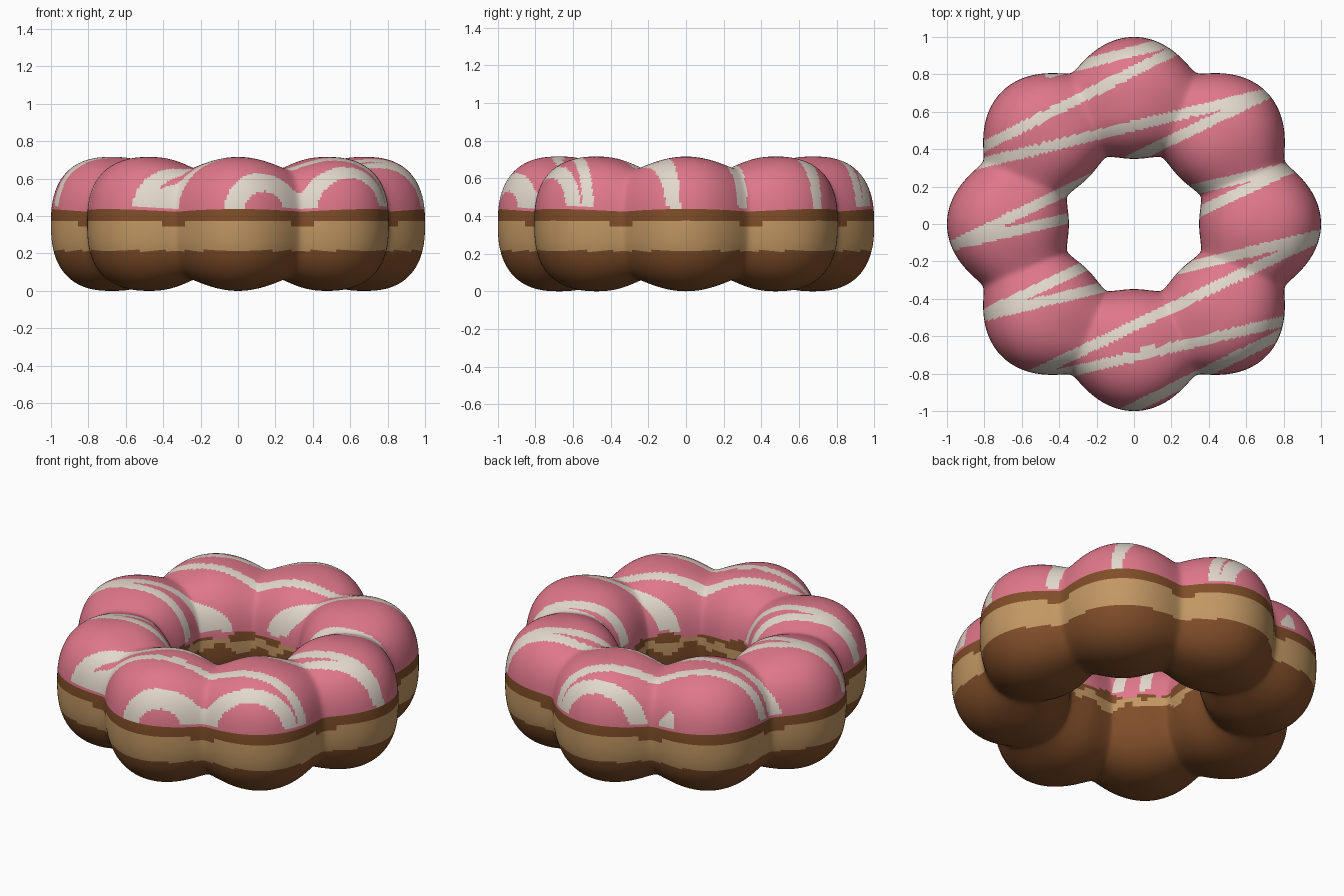
import bpy, bmesh, math
from mathutils import Vector

if "Cube" in bpy.data.objects:
    bpy.data.objects.remove(bpy.data.objects["Cube"])

NA, NP = 512, 144          # steps round the ring, steps round the cross-section
LOBES = 8


def material(name, rgb):
    m = bpy.data.materials.new(name)
    m.diffuse_color = (*rgb, 1)
    m.use_nodes = True
    m.node_tree.nodes["Principled BSDF"].inputs["Base Color"].default_value = m.diffuse_color
    return m


MATS = [material("brown crust", (0.215, 0.075, 0.022)),
        material("tan dough", (0.54, 0.31, 0.125)),
        material("pink icing", (0.74, 0.185, 0.255)),
        material("cream drizzle", (0.76, 0.69, 0.60))]
BROWN, TAN, PINK, CREAM = range(4)

# Drizzle: one zigzag line seen from above
ZIGZAG = [Vector(p) for p in [
    (-0.45, 0.81), (0.42, 1.03), (-1.13, 0.25), (0.72, 0.70), (-0.96, -0.11),
    (0.86, 0.31), (-0.84, -0.50), (1.03, -0.05), (-0.68, -0.87),
    (1.05, -0.46), (-0.1, -1.03)]]


def on_drizzle(x, y):
    p = Vector((x, y))
    for a, b in zip(ZIGZAG, ZIGZAG[1:]):
        d = b - a
        t = max(0, min(1, (p - a).dot(d) / d.length_squared))
        if (p - a - d * t).length < 0.028:
            return True
    return False


def bump(ang):
    # 1 on the crown of a lobe, near 0 in the valley between lobes
    c = math.cos(ang * LOBES / 2)
    return (math.sqrt(c * c + 0.015) - 0.122) / (1.0075 - 0.122)


def spow(v, e):
    return math.copysign(abs(v) ** e, v)


def ring_point(ang, phi):
    # squarish oval section swept round the ring, swelling at every lobe
    k = bump(ang)
    outer, inner, half = 0.875 + 0.125 * k, 0.385 - 0.037 * k, 0.298 + 0.06 * k
    r = (outer + inner) / 2 + (outer - inner) / 2 * spow(math.cos(phi), 0.8)
    z = 0.358 + half * spow(math.sin(phi), 0.8)
    return (r * math.cos(ang), r * math.sin(ang), z)


def colour(c):
    ang, r = math.atan2(c.y, c.x), math.hypot(c.x, c.y)
    if r > 0.6:                               # neat bands outside
        low, mid, top = 0.215, 0.355 + 0.015 * bump(ang), 0.43
    else:                                     # ragged bands in the hole
        w = math.sin(5 * ang + 1) + math.sin(11 * ang)
        low, mid, top = 0.335 + 0.02 * w, 0.385 + 0.01 * w, 0.415 - 0.012 * w
    if c.z > top:
        return CREAM if c.z > 0.445 and on_drizzle(c.x, c.y) else PINK
    return TAN if low < c.z < mid else BROWN


# Ring doughnut
bm = bmesh.new()
grid = [[bm.verts.new(ring_point(2 * math.pi * i / NA, 2 * math.pi * (j + 0.5) / NP))
         for j in range(NP)] for i in range(NA)]
for i in range(NA):
    a, b = grid[i], grid[(i + 1) % NA]
    for j in range(NP):
        n = (j + 1) % NP
        f = bm.faces.new((a[j], b[j], b[n], a[n]))
        f.smooth = True
        f.material_index = colour(f.calc_center_median())
bmesh.ops.recalc_face_normals(bm, faces=bm.faces)
mesh = bpy.data.meshes.new("ring_doughnut")
bm.to_mesh(mesh)
bm.free()
for m in MATS:
    mesh.materials.append(m)
bpy.context.collection.objects.link(bpy.data.objects.new("ring_doughnut", mesh))
